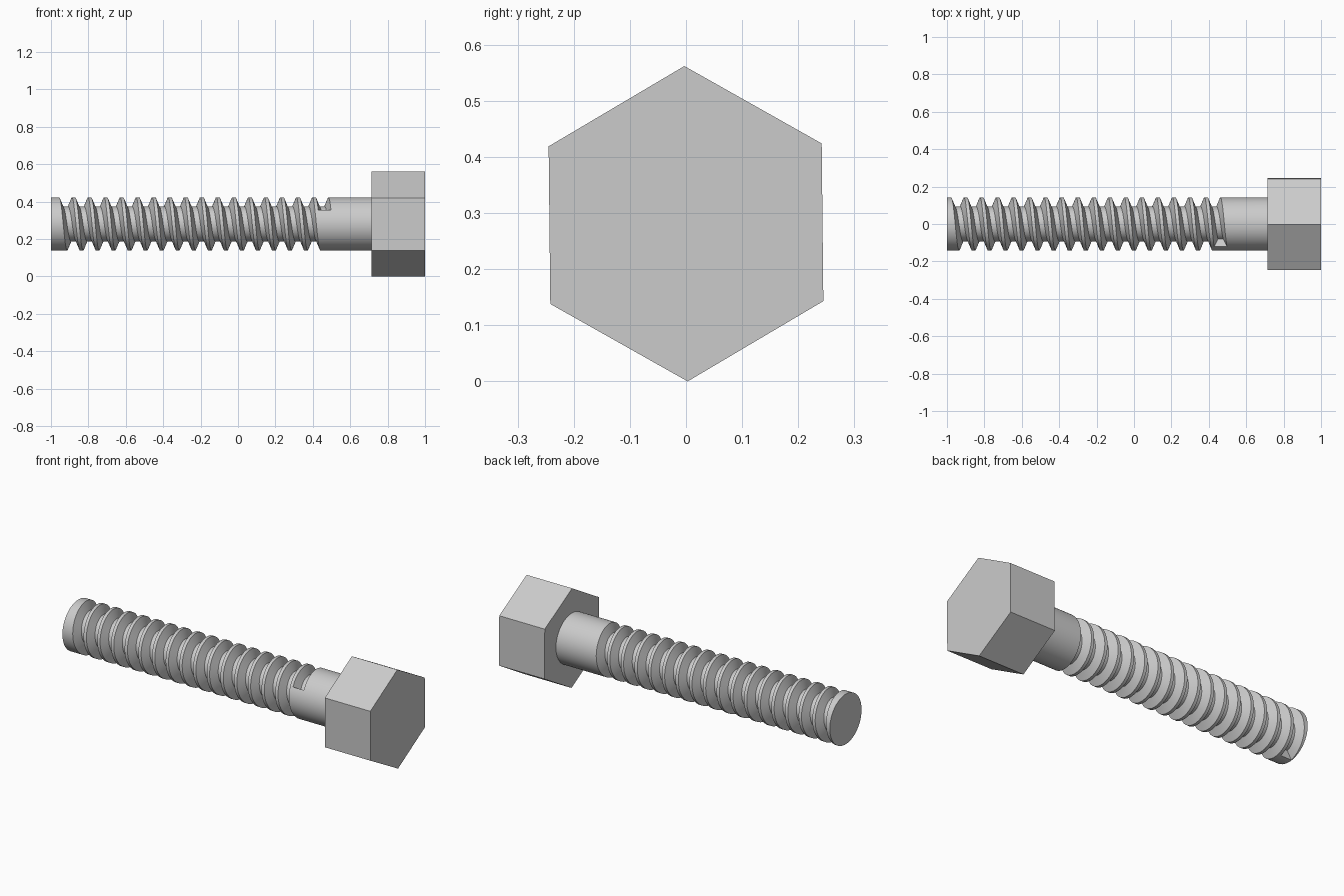
import bpy, bmesh, math

if "Cube" in bpy.data.objects:
    bpy.data.objects.remove(bpy.data.objects["Cube"])

AXIS_Z = 0.281          # height of the bolt axis
R, ROOT = 0.142, 0.093  # outer and thread root radius
TIP, NECK = -1.0, 0.715  # ends of the shank
PITCH, N = 0.0857, 72   # thread pitch, steps per turn
STEPS = 16 * N + 46     # length of the thread in steps
END_X, END_A = 0.463, math.radians(58)

steel = bpy.data.materials.new("grey steel")
steel.diffuse_color = (0.6, 0.6, 0.6, 1)
steel.use_nodes = True
steel.node_tree.nodes["Principled BSDF"].inputs["Base Color"].default_value = steel.diffuse_color


def make_object(name, bm):
    bmesh.ops.recalc_face_normals(bm, faces=bm.faces)
    mesh = bpy.data.meshes.new(name)
    bm.to_mesh(mesh)
    bm.free()
    mesh.materials.append(steel)
    obj = bpy.data.objects.new(name, mesh)
    bpy.context.collection.objects.link(obj)
    return obj


def angle(i):
    return END_A + (i - STEPS) * math.tau / N


def point(bm, x, r, i):
    a = angle(i)
    return bm.verts.new((x, -r * math.sin(a), AXIS_Z + r * math.cos(a)))


# Threaded shank: a trapezoid groove swept along a helix, with lands between turns
bm = bmesh.new()
groove = [(-0.034, R), (-0.014, ROOT), (0.014, ROOT), (0.034, R)]
P = []
for i in range(STEPS + 1):
    x = END_X + (i - STEPS) * PITCH / N
    P.append([point(bm, x + dx, r, i) for dx, r in groove])
tip = [point(bm, TIP, R, i) for i in range(N)]
neck = [point(bm, NECK, R, STEPS - N + i) for i in range(N)]

for i in range(STEPS):
    for k in range(3):
        bm.faces.new((P[i][k], P[i][k + 1], P[i + 1][k + 1], P[i + 1][k]))
    if i + N < STEPS:
        bm.faces.new((P[i][3], P[i + N][0], P[i + N + 1][0], P[i + 1][3]))

# Plain bands before and after the thread
last = STEPS - N
for i in range(N):
    j = (i + 1) % N
    start_edge = [P[0][0], P[0][3]] if j == 0 else []
    bm.faces.new([tip[i], P[i][0], P[i + 1][0]] + start_edge[::-1] + [tip[j]])
    stop_edge = [P[STEPS][0], P[STEPS][3]] if i == 0 else []
    bm.faces.new([P[last + i][3]] + stop_edge + [neck[i], neck[j], P[last + i + 1][3]])

# Blunt groove ends and tip cap
bm.faces.new(P[0])
bm.faces.new(P[STEPS])
bm.faces.new(tip)
bm.faces.new(neck)
shank = make_object("threaded_shank", bm)
bpy.context.view_layer.objects.active = shank
shank.select_set(True)
bpy.ops.object.shade_smooth_by_angle(angle=math.radians(30))

# Hexagonal head, turned very slightly about the axis
bm = bmesh.new()
rings = []
for x in (NECK, 1.0):
    ring = []
    for k in range(6):
        a = math.radians(60 * k + 0.6)
        ring.append(bm.verts.new((x, -0.281 * math.sin(a), AXIS_Z + 0.281 * math.cos(a))))
    bm.faces.new(ring)
    rings.append(ring)
for k in range(6):
    m = (k + 1) % 6
    bm.faces.new((rings[0][k], rings[0][m], rings[1][m], rings[1][k]))
make_object("hex_head", bm)
